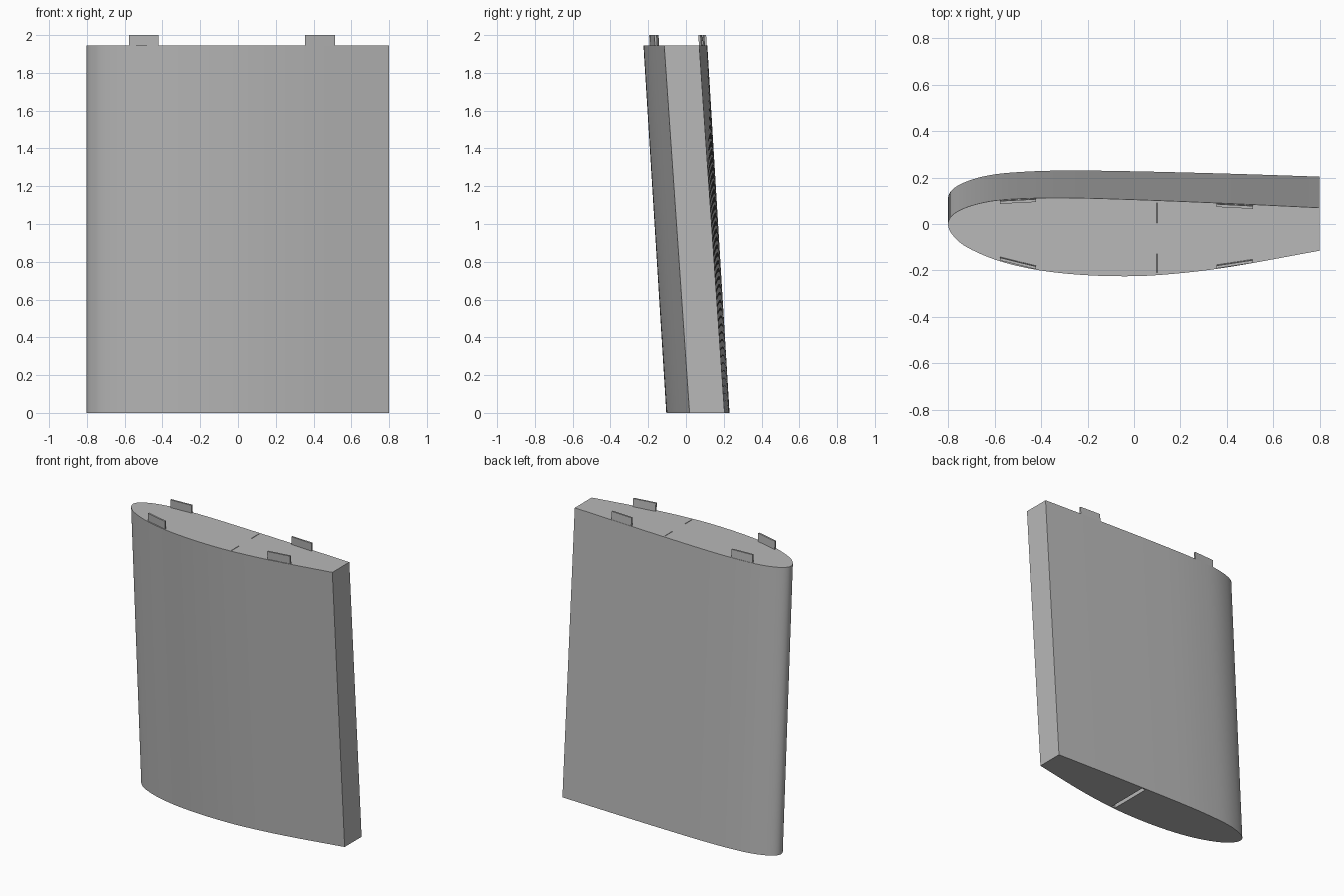
import bpy, bmesh, math
from mathutils import Vector

if "Cube" in bpy.data.objects:
    bpy.data.objects.remove(bpy.data.objects["Cube"], do_unlink=True)

HEIGHT = 1.945

grey = bpy.data.materials.new("light grey plastic")
grey.use_nodes = True
colour = (0.48, 0.48, 0.48, 1)
grey.diffuse_color = colour
grey.node_tree.nodes["Principled BSDF"].inputs["Base Color"].default_value = colour


def lean(x, y, z):
    """Place a point of the top outline at height z on the leaning, slightly twisted wing."""
    return Vector((x, y + (0.122 + 0.015 * x) * (1 - z / HEIGHT), z))


def prism(name, outline, low, high):
    """Leaning solid between two heights from an anticlockwise outline."""
    bm = bmesh.new()
    bottom = [bm.verts.new(lean(x, y, low)) for x, y in outline]
    top = [bm.verts.new(lean(x, y, high)) for x, y in outline]
    bm.faces.new(bottom[::-1])
    bm.faces.new(top)
    n = len(outline)
    for i in range(n):
        j = (i + 1) % n
        bm.faces.new((bottom[i], bottom[j], top[j], top[i]))
    bmesh.ops.recalc_face_normals(bm, faces=bm.faces)
    mesh = bpy.data.meshes.new(name)
    bm.to_mesh(mesh)
    bm.free()
    mesh.materials.append(grey)
    obj = bpy.data.objects.new(name, mesh)
    bpy.context.collection.objects.link(obj)
    return obj


def smooth_path(points, steps=5):
    """Catmull-Rom curve through the points."""
    p = [Vector(q) for q in points]
    p = [2 * p[0] - p[1]] + p + [2 * p[-1] - p[-2]]
    path = []
    for a, b, c, d in zip(p, p[1:], p[2:], p[3:]):
        for k in range(steps):
            t = k / steps
            path.append(0.5 * (2 * b + (c - a) * t + (2 * a - 5 * b + 4 * c - d) * t ** 2
                               + (3 * b - a - 3 * c + d) * t ** 3))
    return path + [p[-2]]


def rectangle(x0, x1, y0, y1):
    return [(x0, y0), (x1, y0), (x1, y1), (x0, y1)]


# Wing body: outline from the upper trailing corner round the nose to the lower one
section = [(0.8, 0.07), (0.4, 0.089), (0, 0.105), (-0.3, 0.113), (-0.5, 0.109),
           (-0.62, 0.098), (-0.71, 0.076), (-0.77, 0.048), (-0.798, 0.016),
           (-0.798, -0.018), (-0.775, -0.055), (-0.72, -0.1), (-0.6, -0.153),
           (-0.45, -0.192), (-0.28, -0.215), (-0.08, -0.225), (0.12, -0.219),
           (0.4, -0.187), (0.8, -0.115)]
wing = prism("wing_body", smooth_path(section), 0, HEIGHT)

# Spar slot in the underside and the two narrow slits running up to the top
cutters = [
    prism("spar_slot_cutter", rectangle(0.085, 0.113, -0.212, 0.092), -0.05, 0.12),
    prism("upper_slit_cutter", rectangle(0.097, 0.101, 0.005, 0.09), 0.1, 2.1),
    prism("lower_slit_cutter", rectangle(0.097, 0.101, -0.21, -0.13), 0.1, 2.1),
]
bpy.context.view_layer.objects.active = wing
for cutter in cutters:
    cutter.hide_render = True
    cut = wing.modifiers.new(cutter.name, 'BOOLEAN')
    cut.operation = 'DIFFERENCE'
    cut.solver = 'EXACT'
    cut.object = cutter
    bpy.ops.object.modifier_apply(modifier=cut.name)
    bpy.data.objects.remove(cutter, do_unlink=True)

# Locating tabs, each following the skin next to it
tabs = {
    "front_nose_tab": ((-0.577, -0.148), (-0.422, -0.186)),
    "front_tail_tab": ((0.356, -0.182), (0.513, -0.158)),
    "back_nose_tab": ((-0.577, 0.096), (-0.422, 0.104)),
    "back_tail_tab": ((0.356, 0.083), (0.513, 0.075)),
}
for name, ((x0, y0), (x1, y1)) in tabs.items():
    half = 0.006
    prism(name, [(x0, y0 - half), (x1, y1 - half), (x1, y1 + half), (x0, y0 + half)],
          HEIGHT - 0.03, 2.0)

# Smooth skin with crisp ends
bpy.ops.object.select_all(action='DESELECT')
wing.select_set(True)
bpy.context.view_layer.objects.active = wing
bpy.ops.object.shade_smooth_by_angle(angle=math.radians(30))
